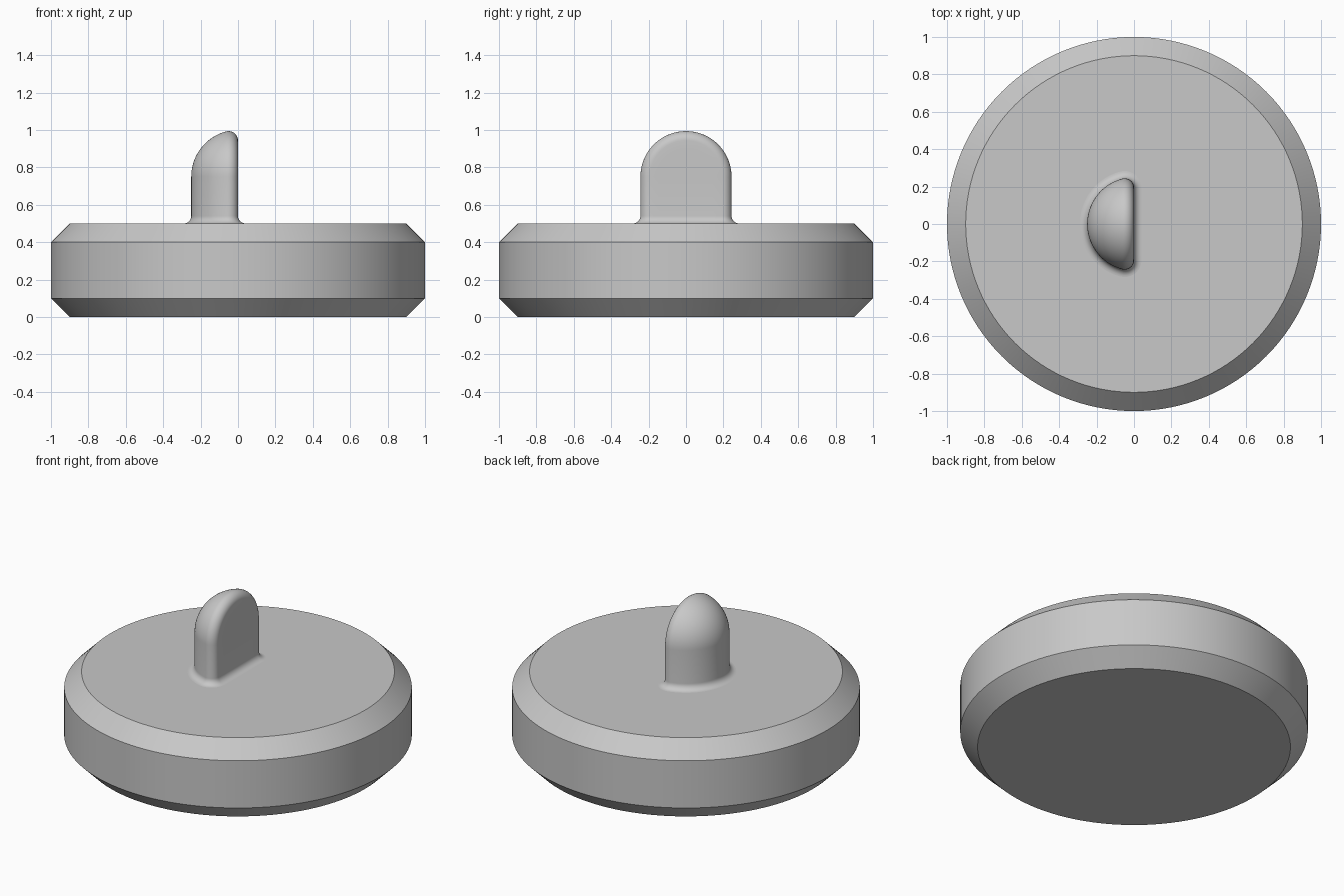
import bpy
import bmesh
from math import sin, cos, pi, sqrt, atan2, radians

cube = bpy.data.objects.get("Cube")
if cube:
    bpy.data.objects.remove(cube, do_unlink=True)

grey = bpy.data.materials.new("plain_grey")
grey.use_nodes = True
colour = (0.58, 0.58, 0.58, 1)
grey.diffuse_color = colour
grey.node_tree.nodes["Principled BSDF"].inputs["Base Color"].default_value = colour


def finish(name, bm):
    """Turn a bmesh into a smooth-shaded object with sharp edges kept."""
    bmesh.ops.remove_doubles(bm, verts=bm.verts[:], dist=1e-5)
    bmesh.ops.recalc_face_normals(bm, faces=bm.faces[:])
    mesh = bpy.data.meshes.new(name)
    bm.to_mesh(mesh)
    bm.free()
    mesh.materials.append(grey)
    obj = bpy.data.objects.new(name, mesh)
    bpy.context.collection.objects.link(obj)
    bpy.ops.object.select_all(action="DESELECT")
    obj.select_set(True)
    bpy.context.view_layer.objects.active = obj
    bpy.ops.object.shade_smooth_by_angle(angle=radians(35))


def bridge(bm, rows, closed=False):
    """Fill quads between neighbouring rows of vertices."""
    for a, b in zip(rows, rows[1:]):
        n = len(a)
        for i in range(n if closed else n - 1):
            j = (i + 1) % n
            bm.faces.new((a[i], a[j], b[j], b[i]))


# Round base disc, chamfered above and below
SEGMENTS = 128
bm = bmesh.new()
rings = []
for r, z in [(0.9, 0), (1, 0.1), (1, 0.4), (0.9, 0.5)]:
    rings.append([bm.verts.new((r * cos(2 * pi * i / SEGMENTS),
                                r * sin(2 * pi * i / SEGMENTS), z))
                  for i in range(SEGMENTS)])
bridge(bm, rings, closed=True)
bm.faces.new(rings[0])
bm.faces.new(rings[-1])
finish("base_disc", bm)

# Half-round post: a D profile swept down both sides and over a domed top
R, EDGE, FLARE = 0.25, 0.05, 0.04
TOP, DOME = 0.5, 0.75
centre = sqrt((R - EDGE) ** 2 - EDGE ** 2)
tangent = atan2(centre, -EDGE)

# Profile entries: x, half width, outward normal
profile = [(0, centre * i / 4, 1, 0) for i in range(4)]
for i in range(11):
    a = tangent * i / 10
    profile.append((-EDGE + EDGE * cos(a), centre + EDGE * sin(a), cos(a), sin(a)))
for i in range(1, 25):
    a = tangent + (pi - tangent) * i / 24
    profile.append((R * cos(a), R * sin(a), cos(a), sin(a)))

bm = bmesh.new()
rows = []
for x, w, nx, nw in profile:
    # One leg with its flared foot, from the disc up to the dome
    leg = []
    for i in range(9):
        a = pi / 2 * i / 8
        out = FLARE * (1 - sin(a))
        leg.append((x + out * nx, w + out * nw, TOP + FLARE * (1 - cos(a))))
    arch = [(x, w * cos(pi * i / 48), DOME + w * sin(pi * i / 48))
            for i in range(49)]
    path = leg + arch + [(px, -py, pz) for px, py, pz in reversed(leg)]
    rows.append([bm.verts.new(p) for p in path])
bridge(bm, rows)
bmesh.ops.dissolve_degenerate(bm, dist=1e-5, edges=bm.edges[:])
finish("half_round_post", bm)
